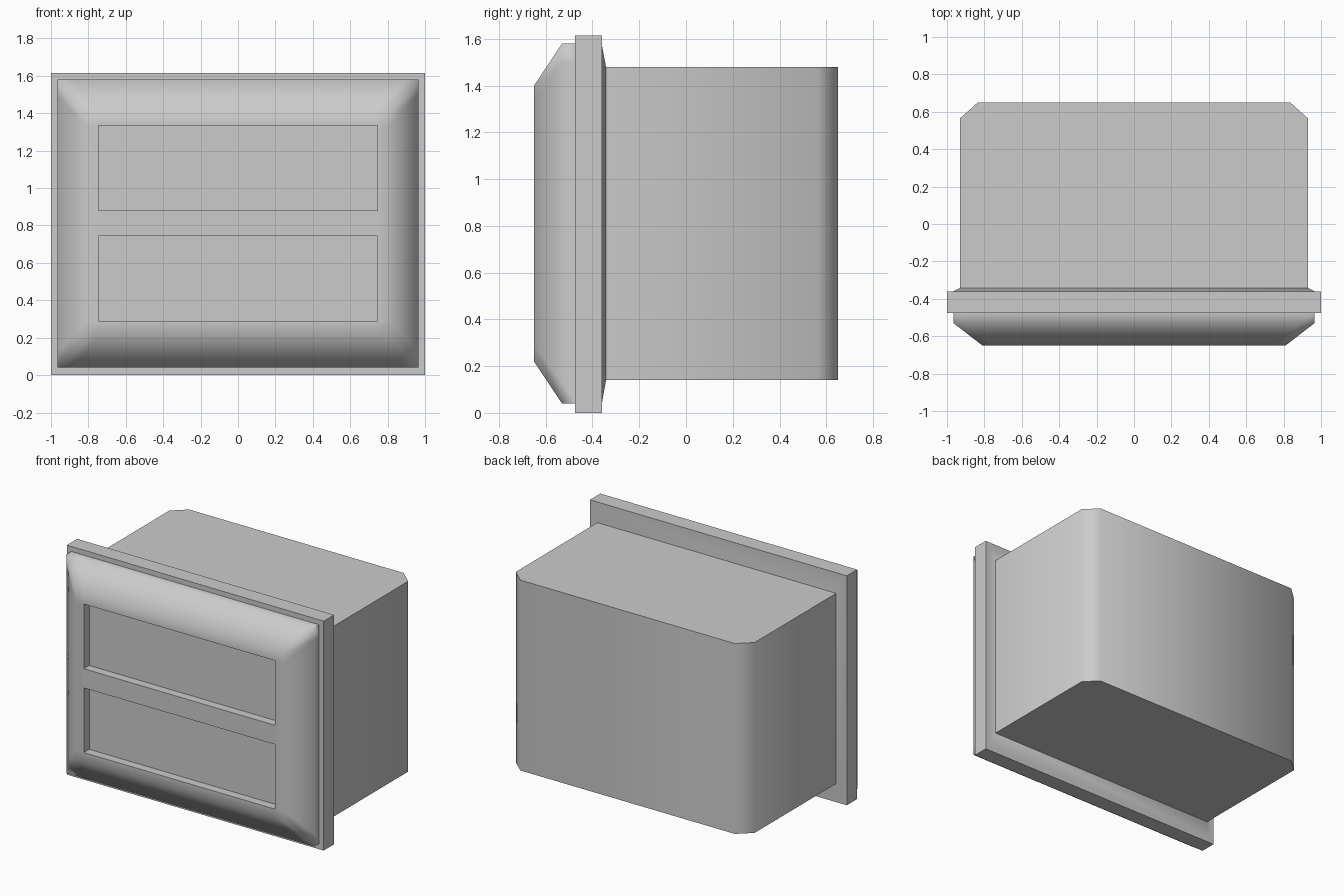
import bpy, bmesh, math

if "Cube" in bpy.data.objects:
    bpy.data.objects.remove(bpy.data.objects["Cube"])


def finish(name, bm, angle=60):
    bmesh.ops.recalc_face_normals(bm, faces=bm.faces)
    mesh = bpy.data.meshes.new(name)
    bm.to_mesh(mesh)
    bm.free()
    obj = bpy.data.objects.new(name, mesh)
    bpy.context.collection.objects.link(obj)
    bpy.ops.object.select_all(action='DESELECT')
    obj.select_set(True)
    bpy.context.view_layer.objects.active = obj
    bpy.ops.object.shade_smooth_by_angle(angle=math.radians(angle))
    return obj


def rect_loft(name, rings):
    """Skin rectangles given as (half width, z low, z high, y) and cap both ends."""
    bm = bmesh.new()
    loops = [[bm.verts.new(p) for p in
              ((-w, y, lo), (w, y, lo), (w, y, hi), (-w, y, hi))]
             for w, lo, hi, y in rings]
    for a, b in zip(loops, loops[1:]):
        for i in range(4):
            j = (i + 1) % 4
            bm.faces.new((a[i], a[j], b[j], b[i]))
    bm.faces.new(loops[0])
    bm.faces.new(loops[-1])
    return finish(name, bm)


# Mounting flange with a shallow sloped back collar
rect_loft("flange", [(1.0, 0.0, 1.615, -0.475), (1.0, 0.0, 1.615, -0.36),
                     (0.965, 0.04, 1.575, -0.36), (0.93, 0.14, 1.48, -0.342)])

# Rear housing: plan outline with clipped back corners, raised vertically
plan = [(-0.93, -0.36), (0.93, -0.36), (0.93, 0.565),
        (0.835, 0.65), (-0.835, 0.65), (-0.93, 0.565)]
bm = bmesh.new()
base = bm.faces.new([bm.verts.new((x, y, 0.14)) for x, y in plan])
top = bmesh.ops.extrude_face_region(bm, geom=[base], use_keep_orig=True)
bmesh.ops.translate(bm, vec=(0, 0, 1.34),
                    verts=[v for v in top["geom"] if isinstance(v, bmesh.types.BMVert)])
finish("housing", bm)

# Front bezel: flat grid whose two window cells are pushed in
xs = [-0.81, -0.745, 0.745, 0.81]
zs = [0.22, 0.29, 0.745, 0.88, 1.335, 1.40]
bm = bmesh.new()
grid = [[bm.verts.new((x, -0.65, z)) for x in xs] for z in zs]
windows = []
for r in range(5):
    for c in range(3):
        f = bm.faces.new((grid[r][c], grid[r][c + 1], grid[r + 1][c + 1], grid[r + 1][c]))
        if c == 1 and r in (1, 3):
            windows.append(f)
bm.normal_update()
rim = [e for e in bm.edges if e.is_boundary]
for f in windows:
    res = bmesh.ops.extrude_face_region(bm, geom=[f])
    bmesh.ops.translate(bm, vec=(0, 0.06, 0),
                        verts=[v for v in res["geom"] if isinstance(v, bmesh.types.BMVert)])
bmesh.ops.delete(bm, geom=windows, context='FACES_ONLY')

# Sloped border, then a straight edge back to the flange
for y, sx, sz in ((-0.53, 0.965 / 0.81, 0.77 / 0.59), (-0.47, 1, 1)):
    res = bmesh.ops.extrude_edge_only(bm, edges=rim)["geom"]
    rim = [e for e in res if isinstance(e, bmesh.types.BMEdge)]
    for v in (v for v in res if isinstance(v, bmesh.types.BMVert)):
        v.co = (v.co.x * sx, y, 0.81 + (v.co.z - 0.81) * sz)
finish("bezel", bm)
